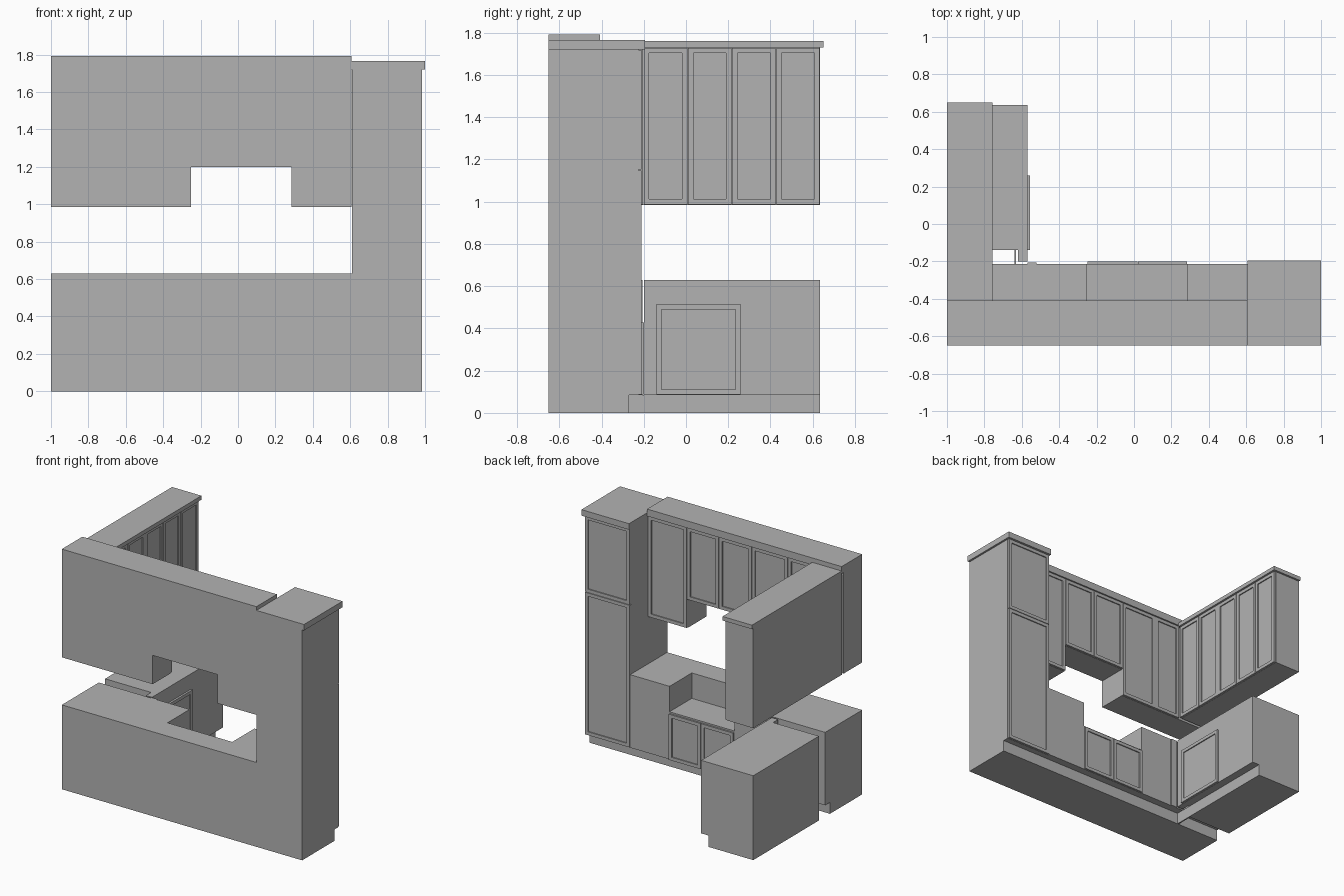
import bpy
import bmesh
from mathutils import Vector

cube = bpy.data.objects.get("Cube")
if cube:
    bpy.data.objects.remove(cube, do_unlink=True)

grey = bpy.data.materials.new("cabinet grey")
grey.use_nodes = True
GREY = (0.45, 0.45, 0.45, 1)
grey.diffuse_color = GREY
grey.node_tree.nodes["Principled BSDF"].inputs["Base Color"].default_value = GREY

WALL = -0.65     # wall side of the main run
SIDE = -1.0      # wall side of the short leg
TOE = 0.085      # plinth height
COUNTER = 0.63   # top of the base units
UPPER = 0.985    # underside of the wall units
THICK = 0.015    # door thickness


def finish(name, bm):
    bmesh.ops.recalc_face_normals(bm, faces=bm.faces)
    mesh = bpy.data.meshes.new(name)
    bm.to_mesh(mesh)
    bm.free()
    mesh.materials.append(grey)
    obj = bpy.data.objects.new(name, mesh)
    bpy.context.collection.objects.link(obj)
    return obj


def box_mesh(x, y, z):
    bm = bmesh.new()
    bmesh.ops.create_cube(bm, size=1)
    for v in bm.verts:
        v.co = [a + (b - a) * (c + 0.5) for (a, b), c in zip((x, y, z), v.co)]
    return bm


def box(name, x, y, z):
    return finish(name, box_mesh(x, y, z))


def extrude(name, outline, y):
    """Outline in x and z, drawn out along y."""
    bm = bmesh.new()
    face = bm.faces.new([bm.verts.new((px, y[0], pz)) for px, pz in outline])
    out = bmesh.ops.extrude_face_region(bm, geom=[face])["geom"]
    moved = [v for v in out if isinstance(v, bmesh.types.BMVert)]
    bmesh.ops.translate(bm, verts=moved, vec=(0, y[1] - y[0], 0))
    return finish(name, bm)


def door(name, axis, front, along, z, frame=0.035, depth=0.008):
    """Framed door with a sunk panel, its front facing +axis."""
    gap = 0.002
    a = (along[0] + gap, along[1] - gap)
    h = (z[0] + gap, z[1] - gap)
    d = (front - THICK, front)
    bm = box_mesh(d, a, h) if axis == "x" else box_mesh(a, d, h)
    out = Vector((1, 0, 0)) if axis == "x" else Vector((0, 1, 0))
    bm.normal_update()
    panel = max(bm.faces, key=lambda f: f.normal.dot(out))
    bmesh.ops.inset_individual(bm, faces=[panel], thickness=frame)
    inner = bmesh.ops.extrude_face_region(bm, geom=[panel])["geom"]
    bmesh.ops.delete(bm, geom=[panel], context="FACES_ONLY")
    moved = [v for v in inner if isinstance(v, bmesh.types.BMVert)]
    bmesh.ops.translate(bm, verts=moved, vec=-out * depth)
    return finish(name, bm)


def door_row(name, axis, front, edges, z):
    for i, pair in enumerate(zip(edges, edges[1:])):
        door(f"{name}_{i + 1}", axis, front, pair, z)


# Tall larder unit
box("tall_body", (0.61, 0.985), (WALL, -0.225), (TOE, 1.72))
box("tall_plinth", (0.61, 0.985), (WALL, -0.27), (0, TOE))
box("tall_crown", (0.607, 1.0), (WALL, -0.195), (1.72, 1.765))
door("tall_lower_door", "y", -0.21, (0.61, 0.985), (TOE, 1.15))
door("tall_upper_door", "y", -0.21, (0.61, 0.985), (1.15, 1.72))

# Main base run with a sink recess
NOTCH = (-0.25, 0.285)
SINK = 0.44
box("main_base_back", (SIDE, 0.61), (WALL, -0.475), (TOE, COUNTER))
extrude("main_base_front", [
    (SIDE, TOE), (0.61, TOE), (0.61, COUNTER), (NOTCH[1], COUNTER),
    (NOTCH[1], SINK), (NOTCH[0], SINK), (NOTCH[0], COUNTER), (SIDE, COUNTER),
], (-0.475, -0.213))
box("main_plinth", (SIDE, 0.61), (WALL, -0.27), (0, TOE))
door_row("sink_door", "y", -0.2, (NOTCH[0], 0.02, NOTCH[1]), (TOE, SINK - 0.01))

# Short base leg, separated from the corner by a narrow gap
box("leg_base_body", (SIDE, -0.57), (-0.14, 0.635), (TOE, COUNTER))
box("leg_plinth", (SIDE, -0.63), (-0.14, 0.635), (0, TOE))
box("leg_plinth_return", (-0.64, -0.63), (-0.27, -0.14), (0, TOE))
door("leg_base_door", "x", -0.555, (-0.142, 0.26), (TOE, 0.517))
box("leg_corner_filler", (-0.62, -0.57), (-0.2, -0.14), (TOE, COUNTER))
box("main_corner_filler", (-0.57, -0.52), (-0.213, -0.205), (TOE, COUNTER))

# Main wall units, shorter above the sink
HOOD = 1.2
TOP = 1.74
extrude("main_upper_body", [
    (SIDE, UPPER), (NOTCH[0], UPPER), (NOTCH[0], HOOD), (NOTCH[1], HOOD),
    (NOTCH[1], UPPER), (0.607, UPPER), (0.607, TOP), (SIDE, TOP),
], (WALL, -0.432))
box("main_upper_crown", (SIDE, 0.607), (WALL, -0.408), (TOP, 1.793))
door("main_upper_right_door", "y", -0.417, (NOTCH[1], 0.607), (UPPER, TOP))
door_row("main_upper_short_door", "y", -0.417, (NOTCH[0], 0.02, NOTCH[1]), (HOOD, TOP))
door_row("main_upper_corner_door", "y", -0.417, (-0.77, -0.55, NOTCH[0]), (UPPER, TOP))

# Leg wall units with five equal doors
LEG = (-0.41, 0.635)
box("leg_upper_body", (SIDE, -0.785), LEG, (UPPER, 1.73))
box("leg_upper_crown", (SIDE, -0.757), (-0.408, 0.65), (1.73, 1.76))
step = (LEG[1] - LEG[0]) / 5
door_row("leg_upper_door", "x", -0.77, [LEG[0] + step * i for i in range(6)], (UPPER, 1.73))
